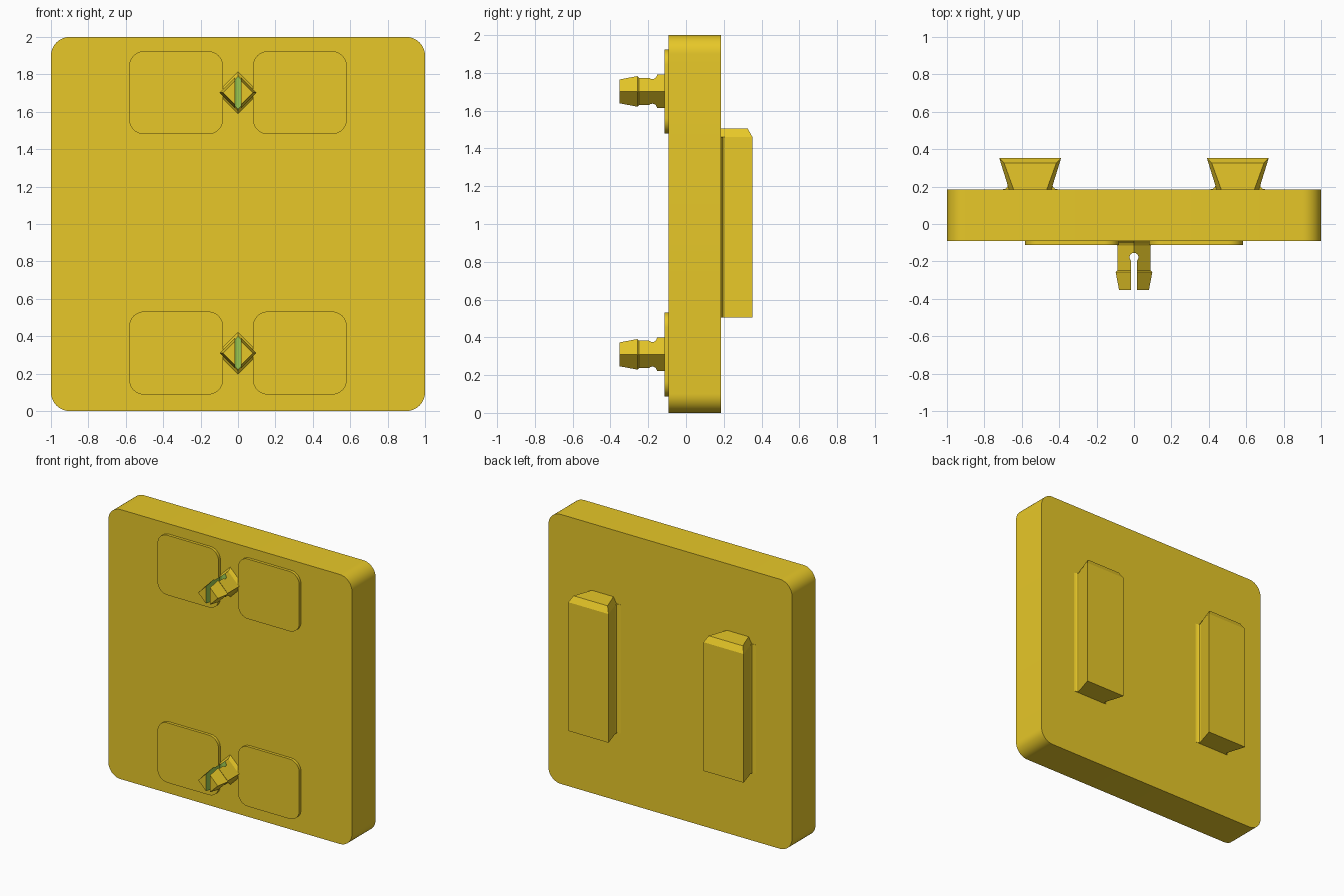
import bpy, bmesh, math

if "Cube" in bpy.data.objects:
    bpy.data.objects.remove(bpy.data.objects["Cube"])


def material(name, rgb):
    m = bpy.data.materials.new(name)
    m.diffuse_color = (*rgb, 1)
    m.use_nodes = True
    m.node_tree.nodes["Principled BSDF"].inputs["Base Color"].default_value = m.diffuse_color
    return m


YELLOW = material("golden yellow", (0.947, 0.680, 0.025))
GREEN = material("cut green", (0.337, 0.597, 0.082))


def loft(name, rings, smooth=False, index=0):
    """Closed solid skinned through rings of equal point count."""
    bm = bmesh.new()
    loops = [[bm.verts.new(p) for p in ring] for ring in rings]
    for a, b in zip(loops, loops[1:]):
        for i in range(len(a)):
            j = (i + 1) % len(a)
            bm.faces.new((a[i], a[j], b[j], b[i]))
    bm.faces.new(loops[0])
    bm.faces.new(loops[-1])
    bmesh.ops.recalc_face_normals(bm, faces=bm.faces)
    for f in bm.faces:
        f.material_index = index
    me = bpy.data.meshes.new(name)
    bm.to_mesh(me)
    bm.free()
    me.materials.append(YELLOW)
    me.materials.append(GREEN)
    ob = bpy.data.objects.new(name, me)
    bpy.context.collection.objects.link(ob)
    bpy.ops.object.select_all(action='DESELECT')
    ob.select_set(True)
    bpy.context.view_layer.objects.active = ob
    if smooth:
        bpy.ops.object.shade_smooth_by_angle(angle=math.radians(30))
    return ob


def rounded_slab(name, cx, cz, hx, hz, r, y0, y1, steps=10):
    outline = []
    for k, (sx, sz) in enumerate(((1, 1), (-1, 1), (-1, -1), (1, -1))):
        for i in range(steps + 1):
            a = math.pi / 2 * (k + i / steps)
            outline.append((cx + sx * (hx - r) + r * math.cos(a),
                            cz + sz * (hz - r) + r * math.sin(a)))
    return loft(name, [[(x, y, z) for x, z in outline] for y in (y0, y1)], True)


def prism(name, outline, z0, z1, **kw):
    return loft(name, [[(x, y, z) for x, y in outline] for z in (z0, z1)], **kw)


FRONT, BACK = -0.092, 0.185

# Main plate
rounded_slab("plate", 0, 1, 1, 1, 0.1, FRONT, BACK)

for row, cz in (("lower", 0.31), ("upper", 1.702)):
    # Raised pads either side of the clip
    for side, s in (("left", -1), ("right", 1)):
        rounded_slab(f"{row}_{side}_pad", s * 0.331, cz, 0.251, 0.222, 0.08,
                     -0.113, FRONT + 0.01)

    # Square snap clip turned on its corner: (y, half diagonal)
    stations = ((FRONT + 0.01, 0.112), (FRONT, 0.112), (-0.101, 0.098),
                (-0.115, 0.089), (-0.248, 0.089), (-0.257, 0.098), (-0.352, 0.08))
    clip = loft(f"{row}_clip", [[(d, y, cz), (0, y, cz + d), (-d, y, cz), (0, y, cz - d)]
                                for y, d in stations])

    # Keyhole slot splitting the clip into two prongs
    hole = [(0.024 * math.cos(a), -0.178 + 0.024 * math.sin(a))
            for a in (math.radians(-45 + 270 * i / 18) for i in range(19))]
    cutter = prism("slot_cutter", [(0.017, -0.4)] + hole + [(-0.017, -0.4)],
                   cz - 0.2, cz + 0.2, index=1)
    cutter.hide_render = True
    bpy.context.view_layer.objects.active = clip
    mod = clip.modifiers.new("slot", 'BOOLEAN')
    mod.operation, mod.solver, mod.object = 'DIFFERENCE', 'EXACT', cutter
    bpy.ops.object.modifier_apply(modifier=mod.name)
    bpy.data.objects.remove(cutter)

for side, cx in (("left", -0.555), ("right", 0.555)):
    # Dovetail rail with bevelled top end: (z, inset)
    rings = []
    for z, inset in ((0.505, 0), (1.46, 0), (1.505, 0.025)):
        neck, wide, y = 0.112 - inset, 0.165 - inset, 0.352 - inset
        rings.append([(cx - neck, BACK - 0.005, z), (cx + neck, BACK - 0.005, z),
                      (cx + wide, y, z), (cx - wide, y, z)])
    loft(f"{side}_rail", rings)

    # Small fillets where the rail meets the plate
    for edge, s in (("inner", -1), ("outer", 1)):
        curve = ((0.07, 0.18), (0.15, 0.18), (0.15, 0.185), (0.134, 0.188),
                 (0.123, 0.196), (0.119, 0.21), (0.07, 0.21))
        prism(f"{side}_rail_{edge}_fillet", [(cx + s * x, y) for x, y in curve],
              0.505, 1.46, smooth=True)
